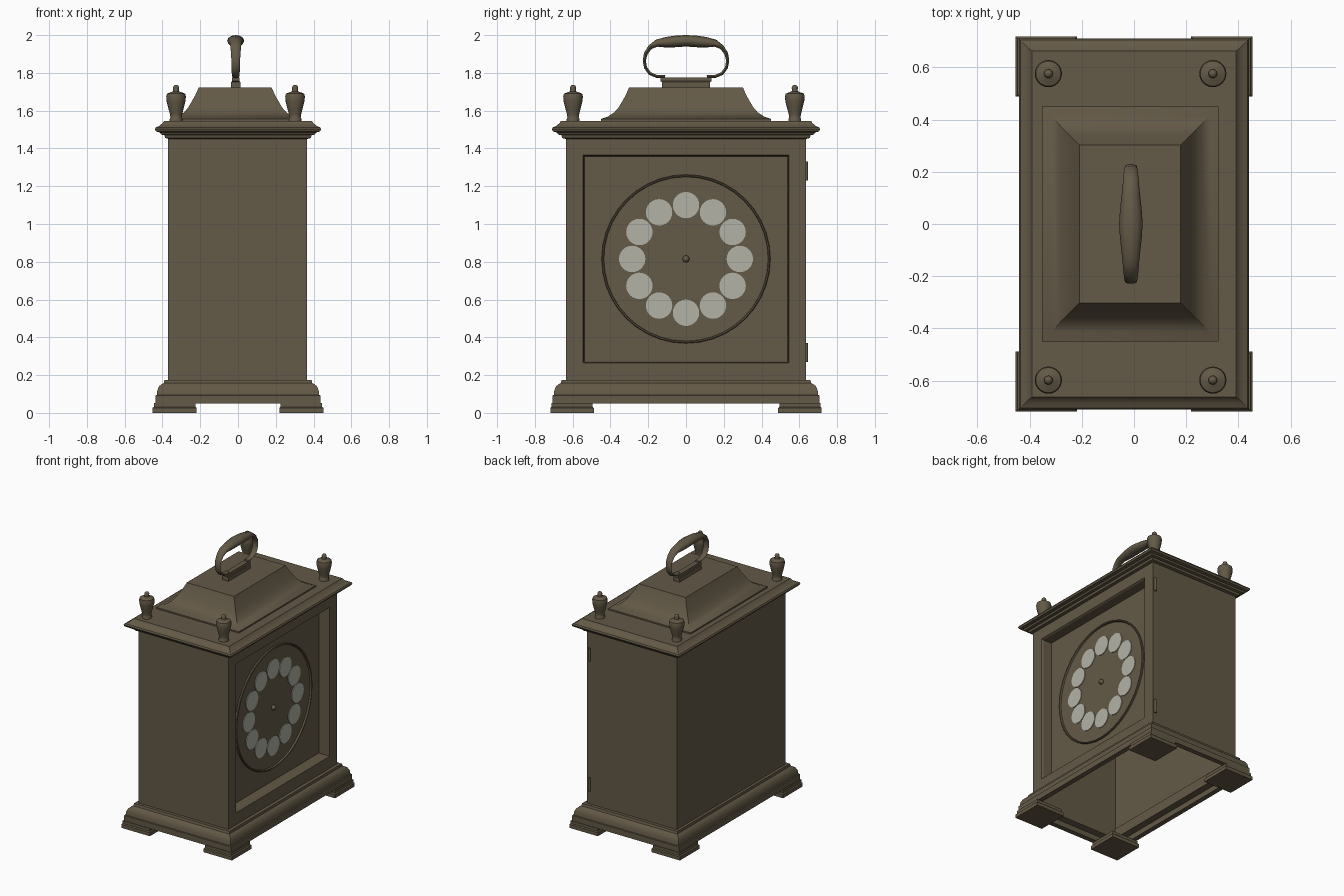
import bpy, bmesh, math
from mathutils import Vector, Matrix

if "Cube" in bpy.data.objects:
    bpy.data.objects.remove(bpy.data.objects["Cube"])


def material(name, rgb):
    m = bpy.data.materials.new(name)
    m.diffuse_color = (*rgb, 1)
    m.use_nodes = True
    m.node_tree.nodes["Principled BSDF"].inputs["Base Color"].default_value = m.diffuse_color
    return m


BROWN = material("dark brown wood", (0.125, 0.100, 0.062))
PALE = material("pale grey markers", (0.45, 0.45, 0.39))


def finish(name, bm, mat=BROWN, smooth=None, recalc=True):
    if recalc:
        bmesh.ops.recalc_face_normals(bm, faces=bm.faces[:])
    me = bpy.data.meshes.new(name)
    bm.to_mesh(me)
    bm.free()
    me.materials.append(mat)
    ob = bpy.data.objects.new(name, me)
    bpy.context.collection.objects.link(ob)
    if smooth:
        bpy.ops.object.select_all(action='DESELECT')
        ob.select_set(True)
        bpy.context.view_layer.objects.active = ob
        bpy.ops.object.shade_smooth_by_angle(angle=math.radians(smooth))
    return ob


def bridge(bm, rings, closed=False, cap_start=False, cap_end=False):
    pairs = list(zip(rings, rings[1:])) + ([(rings[-1], rings[0])] if closed else [])
    for a, b in pairs:
        n = len(a)
        for i in range(n):
            j = (i + 1) % n
            bm.faces.new((a[i], a[j], b[j], b[i]))
    if cap_start:
        bm.faces.new(rings[0][::-1])
    if cap_end:
        bm.faces.new(rings[-1])


def rect_loft(name, profile, cx=0, cy=0, cap_start=True, cap_end=True, smooth=None):
    """Stack of rectangles given as (half x, half y, z)."""
    bm = bmesh.new()
    rings = [[bm.verts.new((cx + sx * hx, cy + sy * hy, z))
              for sx, sy in ((-1, -1), (1, -1), (1, 1), (-1, 1))] for hx, hy, z in profile]
    bridge(bm, rings, False, cap_start, cap_end)
    return finish(name, bm, smooth=smooth)


def lathe(name, profile, matrix, sides=24, mat=BROWN, closed=False, smooth=40):
    """Turned part given as (radius, height)."""
    bm = bmesh.new()
    rings = [[bm.verts.new((r * math.cos(k * math.tau / sides), r * math.sin(k * math.tau / sides), h))
              for k in range(sides)] for r, h in profile]
    bridge(bm, rings, closed, not closed, not closed)
    bm.transform(matrix)
    return finish(name, bm, mat, smooth)


# case: hollow box open below, with a recessed dial panel on the +x side
bm = bmesh.new()
bmesh.ops.create_cube(bm, size=1)
bm.transform(Matrix.Translation((-0.002, 0, 0.815)) @ Matrix.Diagonal((0.735, 1.27, 1.28, 1)))
bmesh.ops.delete(bm, geom=[f for f in bm.faces if f.normal.z < -0.9], context='FACES_ONLY')
dial_face = [f for f in bm.faces if f.normal.x > 0.9]
for thick, depth in ((0.125, 0), (0.010, -0.012), (0.002, -0.068)):
    bmesh.ops.inset_individual(bm, faces=dial_face, thickness=thick, depth=depth)
finish("case", bm, recalc=False)
PANEL_X = 0.3655 - 0.08

# base moulding, open in the middle
rect_loft("base_moulding", [
    (0.36, 0.63, 0.175), (0.36, 0.63, 0.10), (0.40, 0.67, 0.09), (0.40, 0.67, 0.05),
    (0.437, 0.707, 0.05), (0.437, 0.707, 0.092), (0.430, 0.700, 0.095), (0.427, 0.697, 0.120),
    (0.417, 0.687, 0.142), (0.400, 0.670, 0.155), (0.393, 0.663, 0.158), (0.390, 0.658, 0.175),
    (0.36, 0.63, 0.175)], cap_start=False, cap_end=False, smooth=30)

# corner feet
for sx in (-1, 1):
    for sy in (-1, 1):
        rect_loft("foot", [(0.117, 0.115, 0), (0.117, 0.115, 0.026), (0.110, 0.108, 0.032),
                           (0.110, 0.108, 0.052)], cx=sx * 0.336, cy=sy * 0.603)

# cornice
rect_loft("cornice", [
    (0.366, 0.636, 1.45), (0.385, 0.655, 1.455), (0.390, 0.660, 1.470), (0.408, 0.678, 1.474),
    (0.414, 0.684, 1.485), (0.434, 0.704, 1.490), (0.440, 0.710, 1.502), (0.434, 0.704, 1.512),
    (0.415, 0.685, 1.520), (0.398, 0.668, 1.536), (0.390, 0.662, 1.546)], smooth=30)

# concave roof with flat top
CX = -0.015
rect_loft("roof", [
    (0.338, 0.450, 1.545), (0.338, 0.450, 1.556), (0.305, 0.415, 1.568), (0.272, 0.381, 1.590),
    (0.250, 0.358, 1.615), (0.232, 0.340, 1.645), (0.212, 0.320, 1.680), (0.193, 0.302, 1.722)],
    cx=CX, smooth=30)

# handle plinth
rect_loft("handle_plinth", [(0.024, 0.128, 1.72), (0.024, 0.128, 1.752), (0.019, 0.136, 1.756),
                            (0.019, 0.136, 1.775)], cx=CX + 0.003)

# carrying handle: (y, z, half thickness, half width), mirrored
half = [(0.11, 1.780, 0.008, 0.017), (0.155, 1.781, 0.008, 0.019), (0.192, 1.797, 0.008, 0.021),
        (0.214, 1.828, 0.008, 0.022), (0.221, 1.865, 0.008, 0.023), (0.213, 1.902, 0.010, 0.025),
        (0.190, 1.936, 0.012, 0.028), (0.155, 1.957, 0.019, 0.031), (0.105, 1.962, 0.028, 0.036),
        (0.050, 1.967, 0.031, 0.042)]
path = half + [(0, 1.970, 0.030, 0.045)] + [(-y, z, t, w) for y, z, t, w in reversed(half)]
bm = bmesh.new()
rings = []
for i, (y, z, t, w) in enumerate(path):
    a, b = path[max(i - 1, 0)], path[min(i + 1, len(path) - 1)]
    tan = Vector((0, b[0] - a[0], b[1] - a[1])).normalized()
    nor = Vector((0, -tan.z, tan.y))
    rings.append([bm.verts.new(Vector((CX + 0.003, y, z)) + nor * t * math.sin(k * math.tau / 12)
                               + Vector((w * math.cos(k * math.tau / 12), 0, 0))) for k in range(12)])
bridge(bm, rings, False, True, True)
finish("handle", bm, smooth=45)

# corner finials
urn = [(0.034, 1.543), (0.034, 1.556), (0.030, 1.562), (0.032, 1.580), (0.040, 1.610),
       (0.050, 1.650), (0.052, 1.675), (0.048, 1.690), (0.030, 1.697), (0.017, 1.702),
       (0.015, 1.710), (0.017, 1.722), (0.012, 1.732), (0.004, 1.736)]
for x in (-0.328, 0.302):
    for y in (-0.598, 0.576):
        lathe("finial", urn, Matrix.Translation((x, y, 0)))

# dial parts, turned around the x axis
FACE = Matrix.Translation((PANEL_X, 0, 0.815)) @ Matrix.Rotation(math.pi / 2, 4, 'Y')
lathe("dial_ring", [(0.447, -0.002), (0.447, 0.010), (0.443, 0.014), (0.437, 0.012), (0.434, -0.002)],
      FACE, sides=40, closed=True)
lathe("dial_knob", [(0.018, 0), (0.018, 0.012), (0.012, 0.020), (0.004, 0.023)], FACE, sides=16)
for k in range(12):
    a = k * math.tau / 12
    spot = FACE @ Matrix.Translation((0.285 * math.cos(a), 0.285 * math.sin(a), 0))
    lathe("hour_marker", [(0.070, -0.001), (0.070, 0.005)], spot, mat=PALE)

# door hinges on the +y side
for z in (0.32, 1.28):
    lathe("door_hinge", [(0.009, -0.05), (0.009, 0.05)], Matrix.Translation((0.345, 0.637, z)), sides=12)
